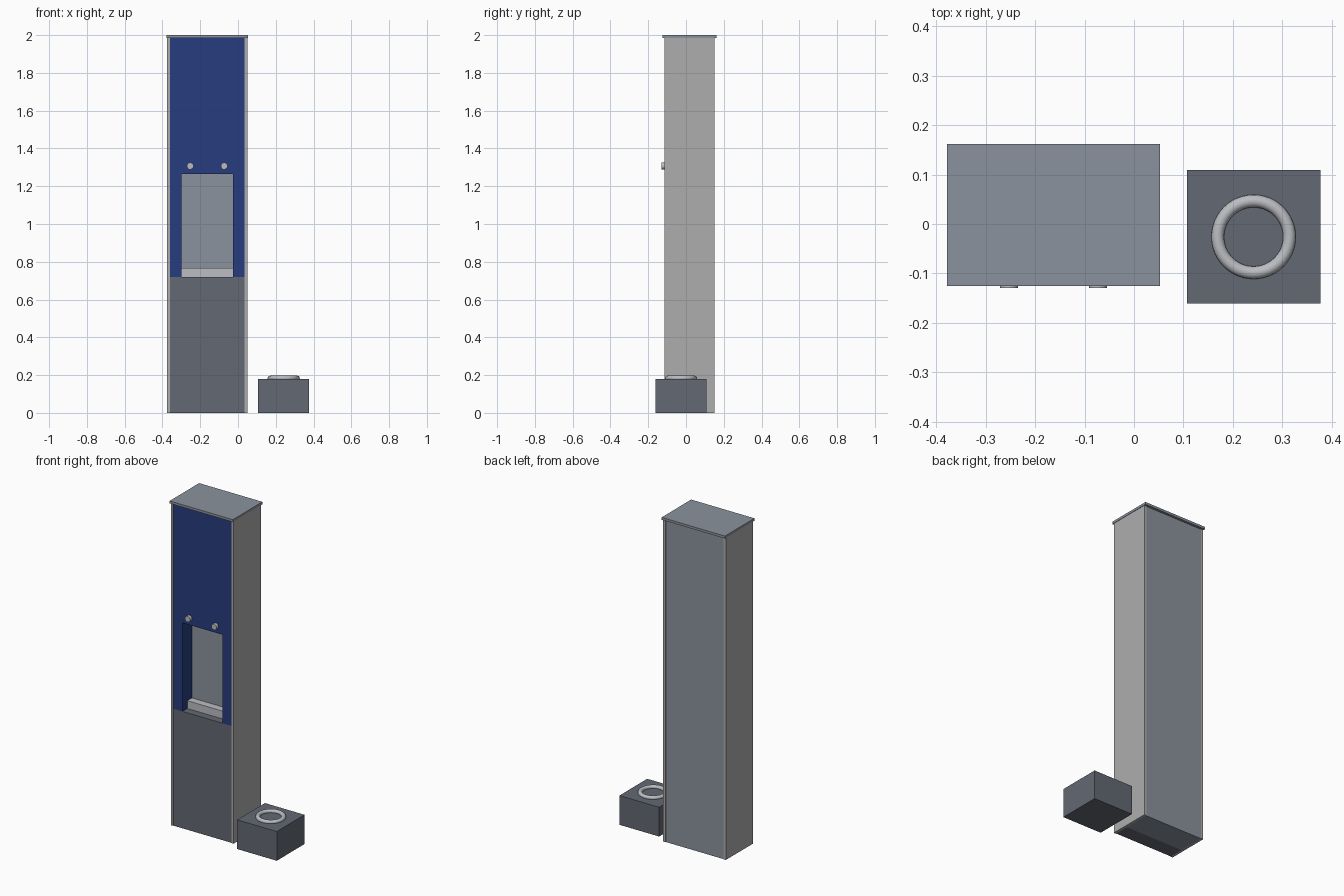
import bpy, bmesh, math

if "Cube" in bpy.data.objects:
    bpy.data.objects.remove(bpy.data.objects["Cube"])


def material(name, rgb):
    m = bpy.data.materials.new(name)
    m.diffuse_color = (*rgb, 1)
    m.use_nodes = True
    m.node_tree.nodes["Principled BSDF"].inputs["Base Color"].default_value = m.diffuse_color
    return m


BLUE = material("blue", (0.02, 0.045, 0.21))
DARK = material("dark_grey", (0.125, 0.14, 0.17))
MID = material("mid_grey", (0.26, 0.29, 0.34))
SIDE = material("side_grey", (0.42, 0.42, 0.42))
STEEL = material("steel", (0.5, 0.51, 0.54))


def box(name, x, y, z, mat):
    """Box from (min, max) ranges."""
    bpy.ops.mesh.primitive_cube_add(size=1, location=[sum(r) / 2 for r in (x, y, z)])
    ob = bpy.context.object
    ob.name = name
    ob.scale = [r[1] - r[0] for r in (x, y, z)]
    bpy.ops.object.transform_apply(location=False, rotation=False, scale=True)
    ob.data.materials.append(mat)
    return ob


def extrude_profile(name, points, y0, y1, mat):
    """Extrude an XZ outline from y0 to y1."""
    bm = bmesh.new()
    face = bm.faces.new([bm.verts.new((x, y0, z)) for x, z in points])
    new = bmesh.ops.extrude_face_region(bm, geom=[face])["geom"]
    verts = [v for v in new if isinstance(v, bmesh.types.BMVert)]
    bmesh.ops.translate(bm, verts=verts, vec=(0, y1 - y0, 0))
    bmesh.ops.recalc_face_normals(bm, faces=bm.faces)
    mesh = bpy.data.meshes.new(name)
    bm.to_mesh(mesh)
    bm.free()
    ob = bpy.data.objects.new(name, mesh)
    bpy.context.collection.objects.link(ob)
    mesh.materials.append(mat)
    return ob


CX = -0.163                       # cabinet centre
L, R = CX - 0.198, CX + 0.198     # inner edges of the side panels
FRONT, MIDY, BACK = -0.112, -0.02, 0.147
SPLIT, TOP = 0.72, 1.985

# Cabinet core, lower front and top cap
box("rear_cabinet", (L, R), (MIDY, BACK), (0, TOP), MID)
box("lower_front", (L, R), (FRONT, MIDY), (0, SPLIT), DARK)
box("top_cap", (CX - 0.2155, CX + 0.2155), (-0.125, 0.162), (TOP, 2.0), MID)

# Side panels, standing slightly proud front and back
for side, s in (("left", -1), ("right", 1)):
    xs = sorted((CX + s * 0.198, CX + s * 0.213))
    box(f"{side}_side_panel", xs, (-0.115, 0.15), (0, TOP), SIDE)

# Blue front panel with the open niche
NL, NR, NT = -0.30, -0.027, 1.265
extrude_profile("upper_front", [(L, SPLIT), (NL, SPLIT), (NL, NT), (NR, NT),
                                (NR, SPLIT), (R, SPLIT), (R, TOP), (L, TOP)],
                FRONT, MIDY, BLUE)

# Ledge at the back of the niche
box("niche_ledge", (NL, NR), (-0.065, MIDY), (SPLIT, 0.768), STEEL)

# Buttons above the niche
for i, x in enumerate((-0.253, -0.073)):
    bpy.ops.mesh.primitive_cylinder_add(vertices=32, radius=0.018, depth=0.02,
                                        location=(x, -0.12, 1.307),
                                        rotation=(math.pi / 2, 0, 0))
    knob = bpy.context.object
    knob.name = f"button_{i + 1}"
    knob.data.materials.append(STEEL)
    bpy.ops.object.shade_smooth_by_angle(angle=math.radians(35))

# Separate floor box with a ring on top
box("floor_box", (0.107, 0.377), (-0.161, 0.109), (0, 0.18), DARK)
bpy.ops.mesh.primitive_torus_add(major_radius=0.0725, minor_radius=0.0128,
                                 major_segments=48, minor_segments=16,
                                 location=(0.242, -0.026, 0.184))
ring = bpy.context.object
ring.name = "floor_box_ring"
ring.data.materials.append(STEEL)
bpy.ops.object.shade_smooth_by_angle(angle=math.radians(60))
